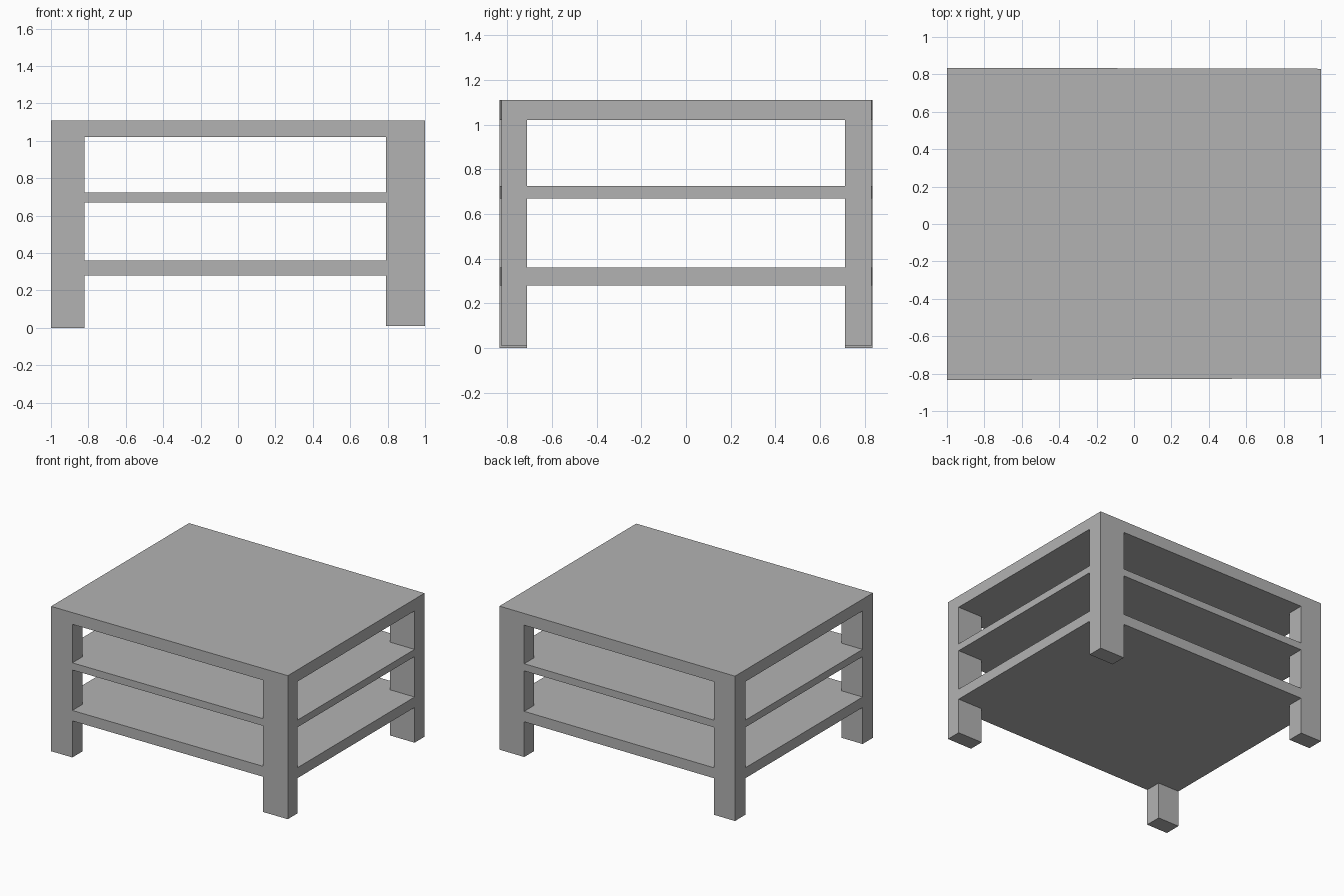
import bpy
import bmesh

cube = bpy.data.objects.get("Cube")
if cube:
    bpy.data.objects.remove(cube, do_unlink=True)

grey = bpy.data.materials.new("plain grey")
grey.use_nodes = True
grey.diffuse_color = (0.45, 0.45, 0.45, 1)
grey.node_tree.nodes["Principled BSDF"].inputs["Base Color"].default_value = (0.45, 0.45, 0.45, 1)

LEFT_IN, RIGHT_IN, DEPTH_IN = -0.82, 0.79, 0.71
TOP_UNDERSIDE, TOP = 1.02, 1.11


def front(x):
    """Front edge, slightly tapered towards +x."""
    return -0.835 + 0.005 * (x + 1)


def back(x):
    """Back edge, slightly tapered towards +x."""
    return 0.835 - 0.0025 * (x + 1)


def slab(name, outline, z0, z1):
    """Extrude a counter-clockwise plan outline from z0 up to z1."""
    bm = bmesh.new()
    base = bm.faces.new([bm.verts.new((x, y, z0)) for x, y in outline])
    result = bmesh.ops.extrude_face_region(bm, geom=[base], use_keep_orig=True)
    for v in result["geom"]:
        if isinstance(v, bmesh.types.BMVert):
            v.co.z = z1
    bmesh.ops.recalc_face_normals(bm, faces=bm.faces[:])
    mesh = bpy.data.meshes.new(name)
    bm.to_mesh(mesh)
    bm.free()
    mesh.materials.append(grey)
    obj = bpy.data.objects.new(name, mesh)
    bpy.context.collection.objects.link(obj)


# Four legs, the +x pair a little wider and shorter
for side, x0, x1, foot in (("right", -1, LEFT_IN, 0), ("left", RIGHT_IN, 1, 0.01)):
    slab(f"front_{side}_leg",
         [(x0, front(x0)), (x1, front(x1)), (x1, -DEPTH_IN), (x0, -DEPTH_IN)],
         foot, TOP_UNDERSIDE)
    slab(f"back_{side}_leg",
         [(x0, DEPTH_IN), (x1, DEPTH_IN), (x1, back(x1)), (x0, back(x0))],
         foot, TOP_UNDERSIDE)

# Table top
slab("table_top", [(-1, front(-1)), (1, front(1)), (1, back(1)), (-1, back(-1))],
     TOP_UNDERSIDE, TOP)

# Shelves, notched around the legs
L, R, D = LEFT_IN, RIGHT_IN, DEPTH_IN
notched = [(L, front(L)), (R, front(R)), (R, -D), (1, -D), (1, D), (R, D),
           (R, back(R)), (L, back(L)), (L, D), (-1, D), (-1, -D), (L, -D)]
slab("lower_shelf", notched, 0.28, 0.36)
slab("upper_shelf", notched, 0.67, 0.725)
